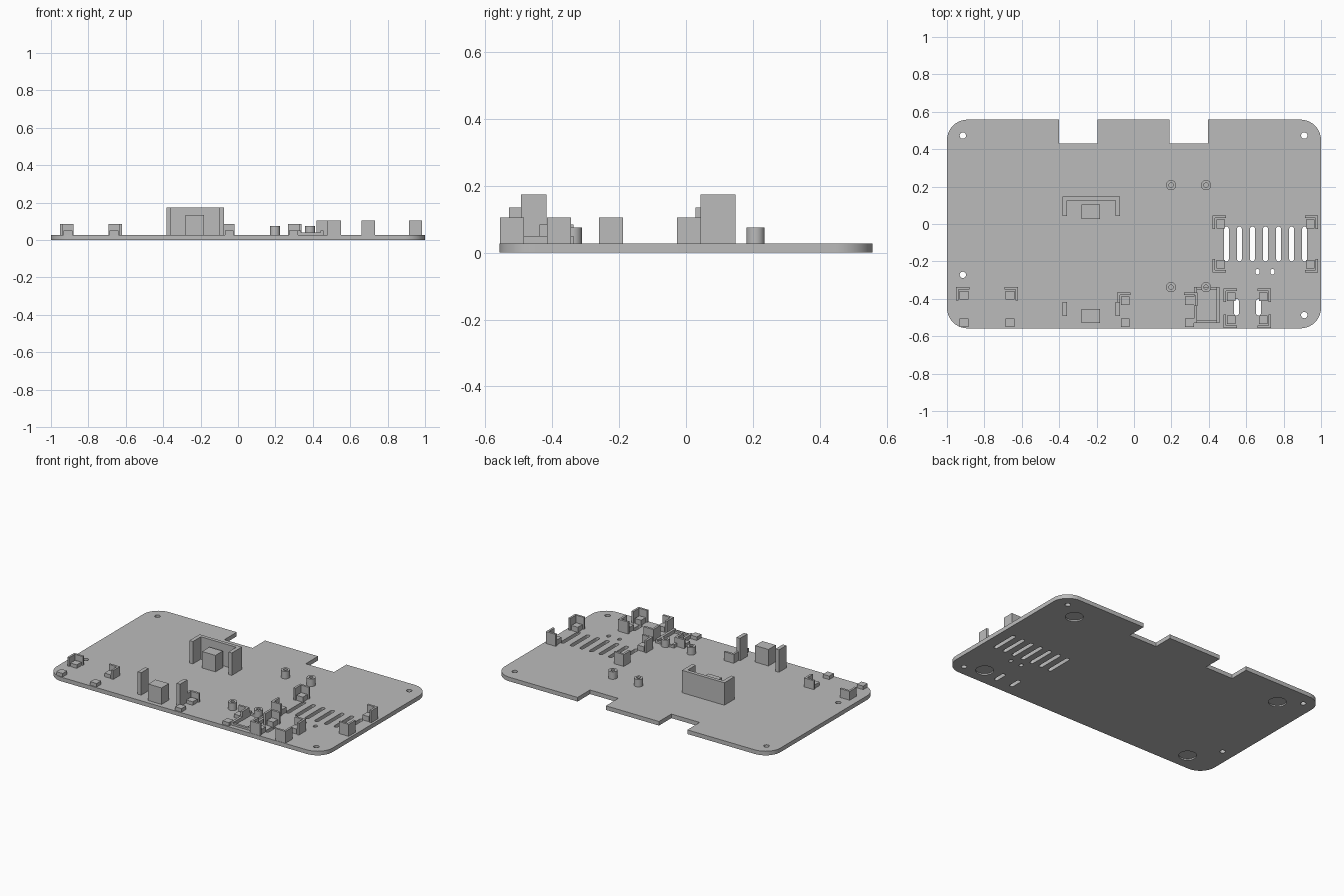
import bpy, bmesh, math
from mathutils import Matrix, Vector

default = bpy.data.objects.get("Cube")
if default:
    bpy.data.objects.remove(default, do_unlink=True)

TOP = 0.027      # upper face of the base plate
SINK = 0.02      # parts start slightly inside the plate

grey = bpy.data.materials.new("plastic_grey")
grey.use_nodes = True
COLOUR = (0.5, 0.5, 0.5, 1)
grey.diffuse_color = COLOUR
grey.node_tree.nodes["Principled BSDF"].inputs["Base Color"].default_value = COLOUR


def finish(name, bm):
    bmesh.ops.recalc_face_normals(bm, faces=bm.faces)
    mesh = bpy.data.meshes.new(name)
    bm.to_mesh(mesh)
    bm.free()
    mesh.materials.append(grey)
    obj = bpy.data.objects.new(name, mesh)
    bpy.context.collection.objects.link(obj)
    return obj


def add_box(bm, x0, x1, y0, y1, top):
    size = Vector((x1 - x0, y1 - y0, top - SINK))
    centre = Vector((x0 + x1, y0 + y1, top + SINK)) / 2
    bmesh.ops.create_cube(bm, size=1, matrix=Matrix.Translation(centre) @ Matrix.Diagonal(size.to_4d()))


def add_prism(bm, points, z0, z1):
    face = bm.faces.new([bm.verts.new((x, y, z0)) for x, y in points])
    new = bmesh.ops.extrude_face_region(bm, geom=[face])["geom"]
    verts = [v for v in new if isinstance(v, bmesh.types.BMVert)]
    bmesh.ops.translate(bm, verts=verts, vec=(0, 0, z1 - z0))


def arc(cx, cy, r, start, sweep, n):
    angles = [math.radians(start + sweep * i / n) for i in range(n + 1)]
    return [(cx + r * math.cos(a), cy + r * math.sin(a)) for a in angles]


def circle(cx, cy, r, n=32):
    return arc(cx, cy, r, 0, 360, n)[:-1]


def slot(x, y0, y1, r):
    return arc(x, y1 - r, r, 0, 180, 8) + arc(x, y0 + r, r, 180, 180, 8)


def smooth(obj):
    bpy.ops.object.select_all(action="DESELECT")
    obj.select_set(True)
    bpy.context.view_layer.objects.active = obj
    bpy.ops.object.shade_smooth_by_angle(angle=math.radians(30))


# Base plate outline: rounded corners, two notches in the back edge
W, D, R = 1.0, 0.558, 0.11
outline = arc(R - W, R - D, R, 180, 90, 10) + arc(W - R, R - D, R, 270, 90, 10)
outline += arc(W - R, D - R, R, 0, 90, 10)
for a, b in ((0.395, 0.19), (-0.195, -0.4)):
    outline += [(a, D), (a, 0.43), (b, 0.43), (b, D)]
outline += arc(R - W, D - R, R, 90, 90, 10)
bm = bmesh.new()
add_prism(bm, outline, 0, TOP)
plate = finish("base_plate", bm)

# Cutters: screw holes, vent slots, foot recesses underneath
bm = bmesh.new()
for x, y in ((-0.915, 0.473), (0.91, 0.473), (-0.915, -0.272), (0.91, -0.487)):
    add_prism(bm, circle(x, y, 0.017, 24), -0.1, 0.1)
for i in range(7):
    add_prism(bm, slot(0.494 + 0.0697 * i, -0.2, -0.013, 0.013), -0.1, 0.1)
for x in (0.66, 0.74):
    add_prism(bm, slot(x, -0.27, -0.24, 0.011), -0.1, 0.1)
for x in (0.548, 0.666):
    add_prism(bm, slot(x, -0.49, -0.4, 0.013), -0.1, 0.1)
for x in (-0.787, 0.787):
    for y in (-0.442, 0.387):
        add_prism(bm, circle(x, y, 0.054), -0.1, 0.009)
cutter = finish("plate_cutter", bm)
cutter.hide_render = True
cut = plate.modifiers.new("openings", "BOOLEAN")
cut.operation, cut.solver, cut.object = "DIFFERENCE", "EXACT", cutter
bpy.context.view_layer.objects.active = plate
bpy.ops.object.modifier_apply(modifier=cut.name)
bpy.data.objects.remove(cutter, do_unlink=True)
smooth(plate)


def corner_clip(name, x, y, sx, sy, height, post):
    """Square post with an L-shaped wall; x, y is the outer corner, sx, sy point outward."""
    bm = bmesh.new()

    def box(u0, u1, v0, v1, top):
        xs, ys = sorted((x - sx * u0, x - sx * u1)), sorted((y - sy * v0, y - sy * v1))
        add_box(bm, *xs, *ys, top)
    box(0, 0.072, 0, 0.014, height)
    box(0, 0.014, 0.014, 0.072, height)
    box(0.02, 0.066, 0.021, 0.068, post)
    finish(name, bm)


# Clips around the two vent areas
for area, xs, ys in (("speaker", (0.42, 0.985), (-0.26, 0.045)),
                     ("sensor", (0.478, 0.733), (-0.556, -0.344))):
    for sx, x in zip((-1, 1), xs):
        for sy, y in zip((-1, 1), ys):
            side = ("right", "left")[sx > 0] + ("_front", "_back")[sy > 0]
            corner_clip(f"{area}_clip_{side}", x, y, sx, sy, 0.105, 0.06)

# Small edge clips, each with a loose post at the front edge
for i, (x, y, sx) in enumerate(((-0.952, -0.336, -1), (-0.62, -0.336, 1),
                                (-0.09, -0.366, -1), (0.34, -0.366, 1))):
    corner_clip(f"edge_clip_{i + 1}", x, y, sx, 1, 0.085, 0.05)
    xs = sorted((x - sx * 0.02, x - sx * 0.066))
    bm = bmesh.new()
    add_box(bm, *xs, -0.551, -0.504, 0.05)
    finish(f"edge_post_{i + 1}", bm)

# Tall central holder: back wall, side walls and two support blocks
bm = bmesh.new()
add_box(bm, -0.382, -0.075, 0.125, 0.148, 0.174)
for x in (-0.382, -0.1):
    add_box(bm, x, x + 0.025, 0.043, 0.125, 0.174)
finish("holder_back_wall", bm)
bm = bmesh.new()
for x in (-0.382, -0.1):
    add_box(bm, x, x + 0.025, -0.493, -0.417, 0.174)
finish("holder_front_walls", bm)
for name, y in (("back", 0.028), ("front", -0.53)):
    bm = bmesh.new()
    add_box(bm, -0.28, -0.183, y, y + 0.076, 0.135)
    finish(f"holder_{name}_block", bm)

# Hollow screw standoffs
profile = [(0.027, SINK), (0.027, 0.076), (0.012, 0.076), (0.012, TOP + 0.002), (0, TOP + 0.002)]
for i, (x, y) in enumerate((x, y) for x in (0.198, 0.385) for y in (-0.338, 0.208)):
    bm = bmesh.new()
    verts = [bm.verts.new((r, 0, z)) for r, z in profile]
    edges = [bm.edges.new(pair) for pair in zip(verts, verts[1:])]
    bmesh.ops.spin(bm, geom=verts + edges, axis=(0, 0, 1), cent=(0, 0, 0), angle=math.tau, steps=24)
    bmesh.ops.remove_doubles(bm, verts=bm.verts, dist=0.0001)
    bmesh.ops.translate(bm, verts=bm.verts, vec=(x, y, 0))
    smooth(finish(f"standoff_{i + 1}", bm))

# Shallow tray beside the sensor clips
bm = bmesh.new()
for x in (0.322, 0.442):
    add_box(bm, x, x + 0.016, -0.53, -0.337, 0.05)
for y in (-0.53, -0.353):
    add_box(bm, 0.338, 0.442, y, y + 0.016, 0.04)
finish("connector_tray", bm)
